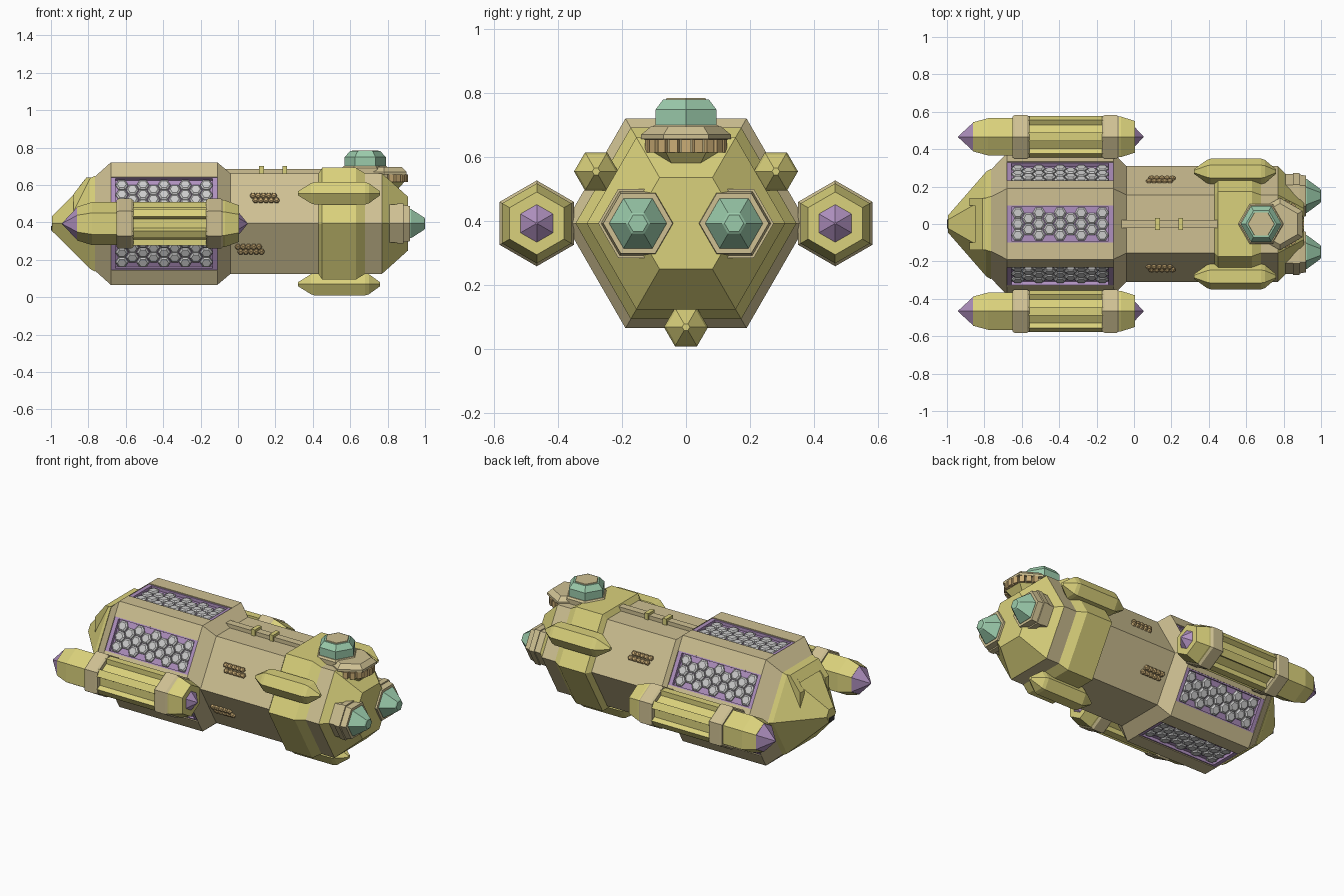
import bpy, bmesh
from math import radians, cos, sin, pi
from mathutils import Matrix, Vector

if "Cube" in bpy.data.objects:
    bpy.data.objects.remove(bpy.data.objects["Cube"])

CZ = 0.393  # height of the hull axis


def material(name, rgb):
    m = bpy.data.materials.new(name)
    m.diffuse_color = (*rgb, 1)
    m.use_nodes = True
    m.node_tree.nodes["Principled BSDF"].inputs["Base Color"].default_value = m.diffuse_color
    return m


TAN = material("tan", (0.62, 0.53, 0.29))
YELLOW = material("yellow", (0.70, 0.64, 0.20))
PURPLE = material("purple", (0.43, 0.28, 0.52))
GREEN = material("green", (0.33, 0.60, 0.41))
GREY = material("grey", (0.60, 0.60, 0.62))
ORANGE = material("orange", (0.60, 0.42, 0.18))
BLACK = material("black", (0.04, 0.04, 0.04))


def at(x=0, y=0, z=0):
    return Matrix.Translation((x, y, z))


def rot(deg, axis):
    return Matrix.Rotation(radians(deg), 4, axis)


def side(deg):
    """Frame on the hull axis: local y points out radially at this angle."""
    return at(z=CZ) @ rot(deg, 'X')


UP = rot(-90, 'Y')    # turns a loft along x into one along z
OUT = rot(90, 'Z')    # turns a loft along x into one along y


def skin(bm, loops):
    """Bridge matching point loops and cap both ends."""
    rows = [[bm.verts.new(p) for p in loop] for loop in loops]
    n = len(rows[0])
    for a, b in zip(rows, rows[1:]):
        for i in range(n):
            j = (i + 1) % n
            bm.faces.new((a[i], a[j], b[j], b[i]))
    bm.faces.new(rows[0][::-1])
    bm.faces.new(rows[-1])


def loft(bm, rings, M=Matrix(), turn=0):
    """Six-sided loft along local x through (x, radius) rings."""
    ang = [radians(turn + 60 * k) for k in range(6)]
    skin(bm, [[M @ Vector((x, r * cos(a), r * sin(a))) for a in ang] for x, r in rings])


def box(bm, lo, hi, M=Matrix()):
    (x0, y0, z0), (x1, y1, z1) = lo, hi
    skin(bm, [[M @ Vector((x, *p)) for p in ((y0, z0), (y1, z0), (y1, z1), (y0, z1))]
              for x in (x0, x1)])


def slab(bm, pts, y0, y1):
    """Side profile in xz extruded across y."""
    skin(bm, [[Vector((x, y, z)) for x, z in pts] for y in (y0, y1)])


def finish(bm, name, mat):
    bmesh.ops.recalc_face_normals(bm, faces=bm.faces)
    me = bpy.data.meshes.new(name)
    bm.to_mesh(me)
    bm.free()
    me.materials.append(mat)
    ob = bpy.data.objects.new(name, me)
    bpy.context.collection.objects.link(ob)
    return ob


def loft_part(name, rings, mat, M=at(z=CZ), turn=0):
    bm = bmesh.new()
    loft(bm, rings, M, turn)
    return finish(bm, name, mat)


# Hull: front tube, rear taper, nose and collar
loft_part("front_tube", [(-0.11, 0.378), (-0.04, 0.31), (0.77, 0.31)], TAN)
loft_part("rear_taper", [(-0.77, 0.285), (-0.68, 0.378)], TAN)
loft_part("nose", [(0.77, 0.31), (0.91, 0.165)], YELLOW)
loft_part("collar_band", [(0.43, 0.31), (0.45, 0.345), (0.63, 0.345), (0.68, 0.31)], YELLOW)
loft_part("tail_cone", [(-0.765, 0.295), (-0.79, 0.28), (-0.995, 0.045)], YELLOW)

# Rear hull with a long groove in each of the six sides
ap, deep, half, corner = 0.3274, 0.295, 0.1, 0.189
section = []
for k in range(6):
    M = rot(30 + 60 * k, 'X')
    for r, t in ((ap, -corner), (ap, -half), (deep, -half), (deep, half), (ap, half)):
        section.append(M @ Vector((0, r, t)))
bm = bmesh.new()
skin(bm, [[p + Vector((x, 0, CZ)) for p in section] for x in (-0.68, -0.11)])
finish(bm, "rear_hull", TAN)

# Purple trays and grey hexagon cells in the grooves
trays, cells = bmesh.new(), bmesh.new()
for k in range(6):
    M = side(30 + 60 * k)
    box(trays, (-0.68, 0.29, -half), (-0.11, 0.303, half), M)
    for s in (-1, 1):
        box(trays, (-0.68, 0.29, s * 0.092), (-0.11, 0.322, s * half), M)
    for x in (-0.68, -0.135):
        box(trays, (x, 0.29, -half), (x + 0.025, 0.322, half), M)
    for col in range(9):
        x = -0.395 + (col - 4) * 0.0565
        for t in ((-0.03, 0.03) if col % 2 else (-0.06, 0, 0.06)):
            loft(cells, [(0.30, 0.034), (0.311, 0.034), (0.318, 0.024)],
                 M @ at(x, 0, t) @ OUT)
finish(trays, "panel_trays", PURPLE)
finish(cells, "panel_cells", GREY)

# Raised frame above the tail cone, and the dark tail nozzle
bm = bmesh.new()
cheek = [(-0.76, 0.64), (-0.81, 0.64), (-0.88, 0.55), (-0.88, 0.45), (-0.76, 0.45)]
for s in (-1, 1):
    slab(bm, cheek, s * 0.10, s * 0.14)
slab(bm, [(-0.76, 0.64), (-0.81, 0.64), (-0.85, 0.59), (-0.76, 0.59)], -0.10, 0.10)
slab(bm, [(-0.76, 0.6), (-0.80, 0.6), (-0.84, 0.5), (-0.76, 0.5)], -0.10, 0.10)
finish(bm, "tail_frame", YELLOW)
bm = bmesh.new()
box(bm, (-1.0, -0.025, 0.355), (-0.97, 0.025, 0.38))
finish(bm, "tail_nozzle", BLACK)

# Side engines
for s, tag in ((-1, "right"), (1, "left")):
    M = at(0, s * 0.466, CZ)
    loft_part(tag + "_engine_tail", [(-0.86, 0.09), (-0.78, 0.115), (-0.64, 0.115)], YELLOW, M, 30)
    loft_part(tag + "_engine_tail_tip", [(-0.94, 0.003), (-0.86, 0.088)], PURPLE, M, 30)
    loft_part(tag + "_engine_core", [(-0.57, 0.098), (-0.16, 0.098)], YELLOW, M, 30)
    loft_part(tag + "_engine_front", [(-0.09, 0.125), (-0.07, 0.125), (0.005, 0.098)], YELLOW, M, 30)
    loft_part(tag + "_engine_front_tip", [(0.0, 0.065), (0.05, 0.003)], PURPLE, M, 30)
    bm = bmesh.new()
    for a, b in ((-0.65, -0.56), (-0.17, -0.08)):
        loft(bm, [(a, 0.125), (a + 0.012, 0.134), (b - 0.012, 0.134), (b, 0.125)], M, 30)
    finish(bm, tag + "_engine_rings", TAN)
    bm = bmesh.new()
    for k in range(6):
        box(bm, (-0.57, 0.07, -0.022), (-0.16, 0.116, 0.022), M @ rot(30 + 60 * k, 'X'))
    finish(bm, tag + "_engine_bars", YELLOW)

# Three small pods on the collar
for deg, tag in ((30, "left"), (150, "right"), (270, "bottom")):
    M = side(deg) @ at(y=0.324)
    loft_part(tag + "_collar_pod",
              [(0.32, 0.012), (0.39, 0.062), (0.41, 0.069), (0.68, 0.069), (0.70, 0.062), (0.76, 0.012)],
              YELLOW, M, 30)

# Headlights
for s, tag in ((-1, "right"), (1, "left")):
    M = at(0, s * 0.15, CZ)
    loft_part(tag + "_lamp_housing",
              [(0.78, 0.118), (0.85, 0.118), (0.85, 0.124), (0.885, 0.124), (0.885, 0.115), (0.92, 0.108)],
              TAN, M)
    loft_part(tag + "_lamp", [(0.91, 0.09), (0.925, 0.09), (0.995, 0.038), (1.0, 0.03)], GREEN, M)

# Turret and its cap
M = at(0.68, 0, 0) @ UP
loft_part("turret_base", [(0.60, 0.12), (0.69, 0.125), (0.70, 0.115)], TAN, M, 90)
loft_part("turret", [(0.695, 0.11), (0.748, 0.11), (0.78, 0.082)], GREEN, M, 90)
loft_part("turret_cap", [(0.77, 0.075), (0.785, 0.07)], TAN, M, 90)

# Visor below the turret with a row of blocks
M = at(0.78, 0, 0) @ UP
loft_part("visor_chin", [(0.57, 0.08), (0.615, 0.125)], YELLOW, M, 0)
loft_part("visor", [(0.61, 0.118), (0.655, 0.118), (0.656, 0.14), (0.67, 0.14), (0.695, 0.11)], TAN, M, 0)
bm = bmesh.new()
for k in range(9):
    a = -72 + 18 * k
    box(bm, (0.09, -0.014, 0.615), (0.13, 0.014, 0.655), at(0.78) @ rot(a, 'Z'))
finish(bm, "visor_blocks", ORANGE)

# Roof rail with two clips
bm = bmesh.new()
box(bm, (-0.07, -0.022, 0.65), (0.46, 0.022, 0.685))
finish(bm, "roof_rail", TAN)
bm = bmesh.new()
for x in (0.125, 0.25):
    box(bm, (x - 0.013, -0.032, 0.65), (x + 0.013, 0.032, 0.7))
finish(bm, "rail_clips", YELLOW)

# Stud clusters on the four slanted sides of the tube
bm = bmesh.new()
for deg, x0, flip in ((30, 0.08, 1), (150, 0.08, -1), (-30, 0.0, 1), (210, 0.0, -1)):
    for row in range(2):
        for i in range(5):
            t = flip * (row - 0.5) * -0.03
            loft(bm, [(0.25, 0.016), (0.28, 0.016), (0.286, 0.009)],
                 side(deg) @ at(x0 + i * 0.028 + row * 0.014, 0, t) @ OUT)
finish(bm, "stud_clusters", ORANGE)
